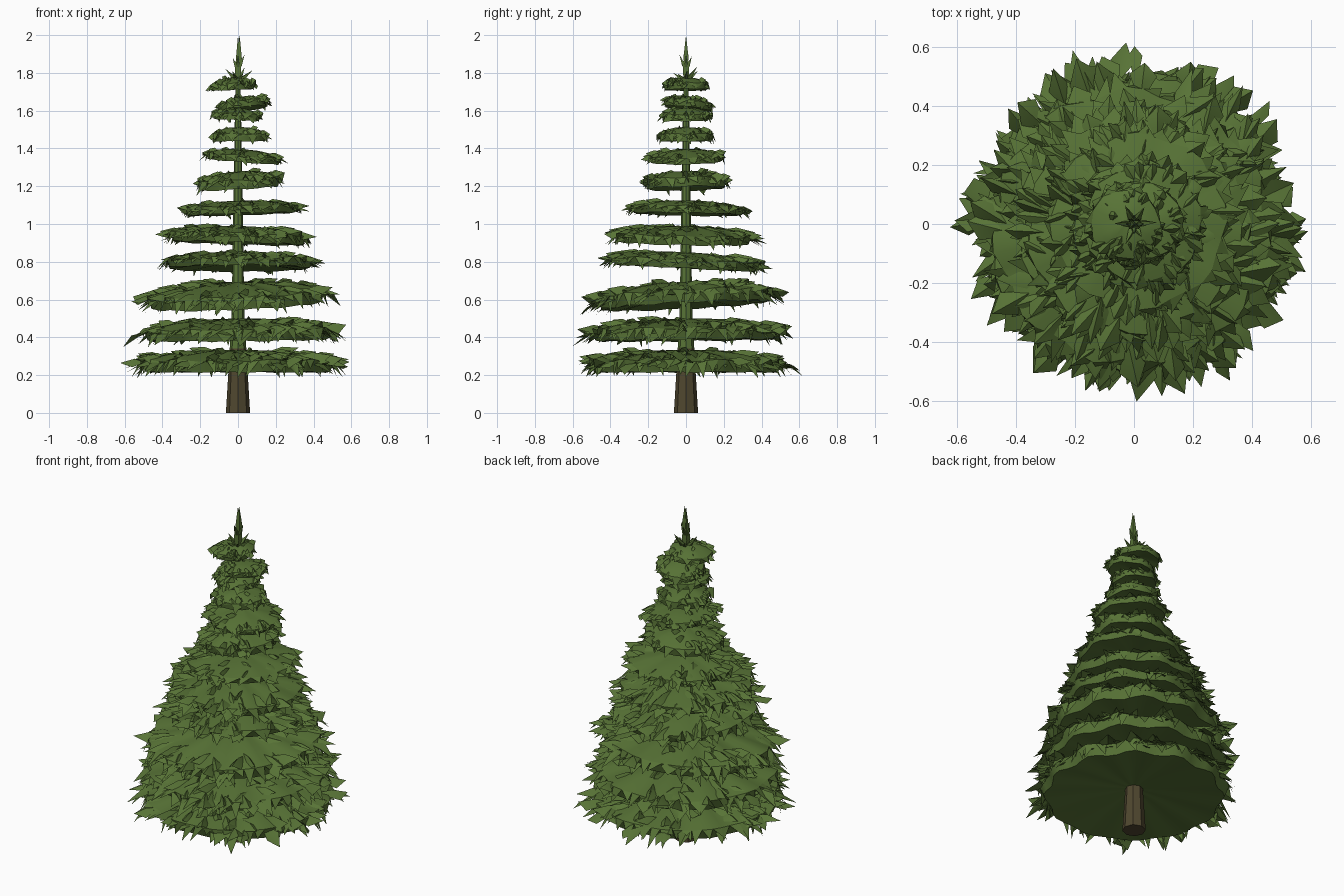
import bpy, bmesh, math, random
from math import sin, cos, pi, tau
from mathutils import Vector

if "Cube" in bpy.data.objects:
    bpy.data.objects.remove(bpy.data.objects["Cube"])
random.seed(7)
U = random.uniform


def material(name, rgb):
    m = bpy.data.materials.new(name)
    m.diffuse_color = (*rgb, 1)
    m.use_nodes = True
    m.node_tree.nodes["Principled BSDF"].inputs["Base Color"].default_value = m.diffuse_color
    return m


GREEN = material("needle green", (0.097, 0.172, 0.037))
BROWN = material("bark brown", (0.078, 0.062, 0.028))


def finish(bm, name, mats, angle=40):
    me = bpy.data.meshes.new(name)
    bm.to_mesh(me)
    bm.free()
    for m in mats:
        me.materials.append(m)
    ob = bpy.data.objects.new(name, me)
    bpy.context.collection.objects.link(ob)
    bpy.ops.object.select_all(action='DESELECT')
    ob.select_set(True)
    bpy.context.view_layer.objects.active = ob
    bpy.ops.object.shade_smooth_by_angle(angle=math.radians(angle))
    return ob


def polar(r, a, z):
    return (r * cos(a), r * sin(a), z)


def blade(bm, a, r0, r1, surf, width, yaw, lift):
    """Folded pointed needle tuft lying on the bough surface."""
    L = r1 - r0

    def pt(u, v, dz):
        x = r0 + L * u * cos(yaw) - v * sin(yaw)
        y = L * u * sin(yaw) + v * cos(yaw)
        r = math.hypot(x, y)
        return bm.verts.new(polar(r, a + math.atan2(y, x), surf(r) + dz))
    base = pt(0, 0, -0.01)
    mid = pt(0.5, 0, 0.008 + lift * 0.6)
    tip = pt(1, 0, lift)
    left = pt(U(.45, .75), width, -U(.005, .03))
    right = pt(U(.45, .75), -width, -U(.005, .03))
    for f in ((base, mid, left), (left, mid, tip), (base, right, mid), (right, tip, mid)):
        bm.faces.new(f)


def tier(name, zlo, zhi, R, cx=0.0, cy=0.0, sx=0.0, sy=0.0):
    """Closed lens-shaped bough layer with a jagged rim and pointed tufts."""
    bm = bmesh.new()
    H = zhi - zlo
    n = max(14, int(56 * R / 0.6))
    lobes = max(5, int(9 * R / 0.6 + 3))
    ph = U(0, tau)

    def surf(r):
        return zhi - 0.15 * H - H * 0.45 * min(1.15, r / R) ** 2.2

    def ring(f, height, k):
        out = []
        for i in range(n):
            a = tau * i / n
            lump = cos(lobes * a + ph) * f
            r = R * f * (1 + 0.04 * lump)
            out.append(bm.verts.new(polar(r, a, height(r) + k * H * lump)))
        return out

    # smooth lumpy top, then flatter underside back to the trunk
    rings = [ring(f, surf, .07) for f in (0.06, 0.35, 0.62, 0.84)]
    rim = rings[-1]
    for f, h in ((.80, .20), (.5, .32), (.06, .45)):
        rings.append(ring(f, lambda r: zlo + H * h, .03))
    for A, B in zip(rings, rings[1:]):
        for i in range(n):
            j = (i + 1) % n
            bm.faces.new((A[i], B[i], B[j], A[j]))
    # hanging pointed fringe
    for i in range(n):
        j = (i + 1) % n
        a = tau * (i + U(-0.3, 1.3)) / n
        tip = bm.verts.new(polar(R * U(0.84, 0.98), a, zlo + H * U(0.0, 0.35)))
        bm.faces.new((rim[i], tip, rim[j]))
    # tufts: rim row, then larger ones scattered over the top
    for i in range(int(n * 1.3)):
        r1 = R * U(0.87, 1.05)
        blade(bm, U(0, tau), r1 - U(.3, .5) * min(R, .42), r1, surf,
              U(.022, .05) * (0.5 + R), U(-.6, .6), U(-.35, .25) * H)
    for i in range(int(n * .9)):
        r0 = R * math.sqrt(U(0.02, 0.5))
        r1 = min(R, r0 + U(.25, .42) * min(R, .45))
        blade(bm, U(0, tau), r0, r1, surf,
              U(.025, .055) * (0.5 + R), U(-.9, .9), U(0, .2) * H)
    for v in bm.verts:
        v.co.z += sx * v.co.x + sy * v.co.y
    bmesh.ops.translate(bm, verts=bm.verts, vec=(cx, cy, 0))
    return finish(bm, name, [GREEN])


# trunk: tapered, bark below and green within the boughs
bm = bmesh.new()
prev = None
for z, r in ((0, .064), (.2, .052), (.34, .044), (.5, .034), (1.0, .026), (1.5, .018), (1.8, .012)):
    ring = [bm.verts.new(polar(r, tau * i / 8, z)) for i in range(8)]
    if prev:
        for i in range(8):
            f = bm.faces.new((prev[i], prev[(i + 1) % 8], ring[(i + 1) % 8], ring[i]))
            f.material_index = 1 if z > .4 else 0
    else:
        bm.faces.new(ring[::-1])
    prev = ring
finish(bm, "trunk", [BROWN, GREEN], 30)

# bough tiers: bottom z, top z, radius, x and y offset, x and y slope
TIERS = [(.18, .36, .60, 0, 0), (.35, .525, .585, .0, 0, .01, .01),
         (.53, .72, .55, -.01, -.01, .04, .05),
         (.74, .87, .46, 0, 0, 0, -.05), (.87, 1.01, .425, 0, -.01, -.03, -.02),
         (1.03, 1.14, .35, .015, .01, .03, -.02), (1.16, 1.30, .255, .01, 0, .06, .02),
         (1.31, 1.41, .235, .03, 0, -.08, .02), (1.415, 1.53, .17, .01, 0),
         (1.53, 1.63, .15, -.005, 0, -.05), (1.59, 1.69, .155, .03, .01, .1, -.1),
         (1.69, 1.79, .14, -.03, 0, .05)]
for k, t in enumerate(TIERS):
    tier(f"bough_tier_{k + 1}", *t)


# top shoot: thin spike with upward sprigs
def spike(bm, p, d, length, w):
    p, d = Vector(p), Vector(d).normalized()
    s = d.orthogonal().normalized()
    t = d.cross(s)
    base = bm.verts.new(p)
    tip = bm.verts.new(p + d * length)
    m = [bm.verts.new(p + d * length * .35 + (s * cos(q) + t * sin(q)) * w)
         for q in (0, pi / 2, pi, 1.5 * pi)]
    for i in range(4):
        j = (i + 1) % 4
        bm.faces.new((m[i], m[j], tip))
        bm.faces.new((m[j], m[i], base))


bm = bmesh.new()
spike(bm, (0, 0, 1.70), (0, 0, 1), .30, .024)
spike(bm, (.005, 0, 1.81), (.02, 0, 1), .19, .02)
for i in range(6):
    a = tau * i / 6 + U(-.2, .2)
    spike(bm, (0, 0, 1.75), (cos(a), sin(a), U(.5, 1.2)), U(.07, .11), .013)
for i in range(4):
    a = tau * i / 4
    spike(bm, (0, 0, 1.81), (cos(a) * .4, sin(a) * .4, 1), U(.07, .1), .012)
finish(bm, "top_shoot", [GREEN], 30)
